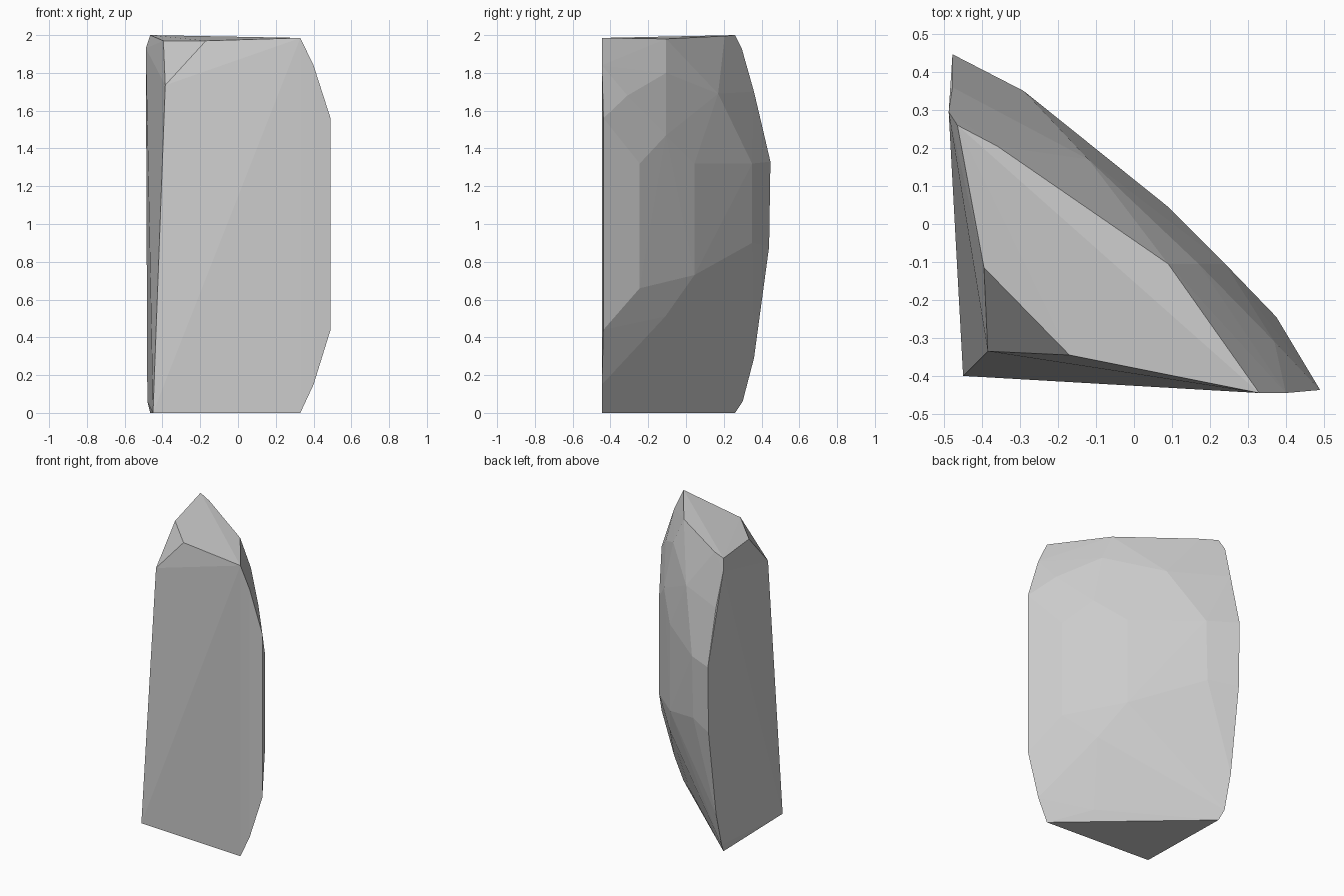
import bpy, bmesh

# Corner points of the shard, grouped by region
front_edge = [(-0.45, -0.40, 0), (0.33, -0.445, 0), (0.40, -0.445, 0.15),
              (0.49, -0.437, 0.44), (0.49, -0.437, 1.56),
              (0.40, -0.445, 1.84), (0.33, -0.445, 1.985)]
chipped_corner = [(-0.385, -0.335, 1.735), (-0.17, -0.345, 1.97), (-0.395, -0.115, 1.97)]
top_rim = [(-0.465, 0.26, 2.0), (-0.36, 0.205, 1.995), (-0.14, 0.04, 1.985), (0.09, -0.105, 1.98)]
left_edge = [(-0.465, 0.26, 0), (-0.48, 0.30, 0.06), (-0.48, 0.36, 0.29),
             (-0.478, 0.44, 0.88), (-0.478, 0.447, 1.33),
             (-0.478, 0.36, 1.70), (-0.488, 0.295, 1.93)]
curved_back = [(0.375, -0.245, 1.32), (0.375, -0.245, 0.66),
               (0.24, -0.105, 1.47), (0.17, -0.105, 1.80),
               (0.09, 0.045, 1.32), (0.09, 0.045, 0.73),
               (-0.29, 0.35, 1.32), (-0.30, 0.35, 0.90),
               (0.20, -0.11, 0.51), (0.37, -0.31, 1.68),
               (-0.12, 0.17, 1.69), (0.13, -0.23, 0.07)]

# Faceted convex shard
bm = bmesh.new()
for p in front_edge + chipped_corner + top_rim + left_edge + curved_back:
    bm.verts.new(p)
hull = bmesh.ops.convex_hull(bm, input=bm.verts[:])
loose = [v for v in bm.verts if not v.link_faces]
bmesh.ops.delete(bm, geom=loose, context='VERTS')
bmesh.ops.recalc_face_normals(bm, faces=bm.faces[:])

mesh = bpy.data.meshes.new("rock_shard")
bm.to_mesh(mesh)
bm.free()
shard = bpy.data.objects.new("rock_shard", mesh)
bpy.context.collection.objects.link(shard)
